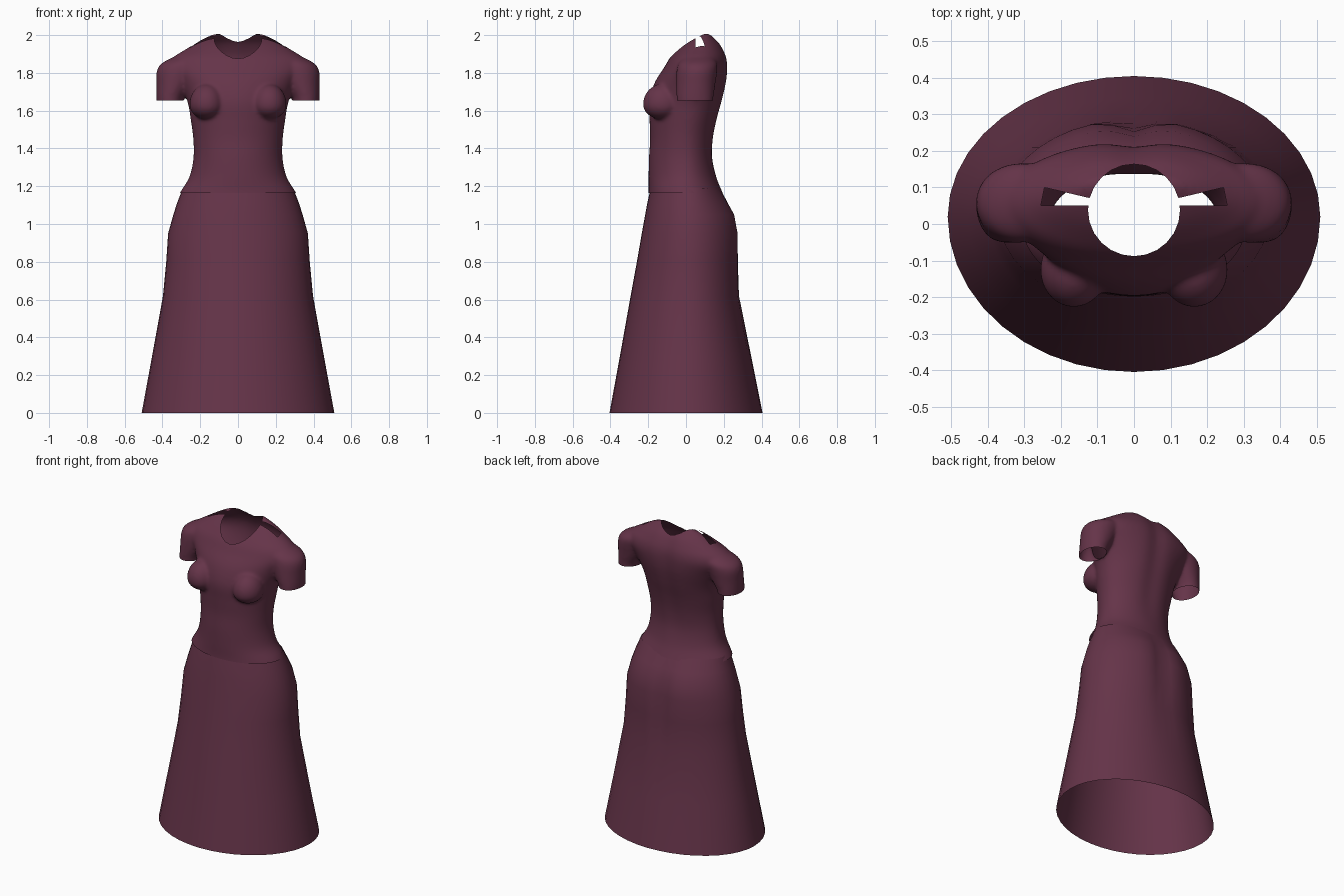
import bpy, bmesh, math
from mathutils import Vector

cube = bpy.data.objects.get("Cube")
if cube:
    bpy.data.objects.remove(cube, do_unlink=True)

wine = bpy.data.materials.new("wine cloth")
wine.use_nodes = True
colour = (0.13, 0.034, 0.066, 1)
wine.diffuse_color = colour
wine.node_tree.nodes["Principled BSDF"].inputs["Base Color"].default_value = colour


def refine(rows, steps):
    """Catmull-Rom interpolation between section rows."""
    out = []
    for i in range(len(rows) - 1):
        quad = zip(rows[max(i - 1, 0)], rows[i], rows[i + 1], rows[min(i + 2, len(rows) - 1)])
        quad = list(quad)
        for s in range(steps):
            t = s / steps
            out.append([b + 0.5 * t * (c - a + t * (2 * a - 5 * b + 4 * c - d + t * (3 * (b - c) + d - a)))
                        for a, b, c, d in quad])
    return out + [rows[-1]]


def loft(bm, rows, sides, cx=0, caps=True):
    """Rings from rows of z, inner x, outer x, front y, widest y, back y, back groove."""
    rings = []
    for z, x0, x1, front, mid, back, groove in rows:
        ring = []
        for k in range(sides):
            a = 2 * math.pi * k / sides
            x = (x0 + x1) / 2 + (x1 - x0) / 2 * math.cos(a)
            s = math.sin(a)
            y = mid + s * ((back - mid) if s > 0 else (mid - front))
            if s > 0:
                y -= groove * math.exp(-(x / 0.06) ** 2)
            ring.append(bm.verts.new((x, y, z)))
        rings.append(ring)
    for lo, hi in zip(rings, rings[1:]):
        for k in range(sides):
            j = (k + 1) % sides
            bm.faces.new((lo[k], lo[j], hi[j], hi[k]))
    if caps:
        bm.faces.new(rings[0][::-1])
        bm.faces.new(rings[-1])


def cut_prism(bm, outline, z0, z1):
    """Cut a clean convex opening, given as a counter-clockwise plan outline."""
    planes = [(Vector((0, 0, z0)), Vector((0, 0, -1))), (Vector((0, 0, z1)), Vector((0, 0, 1)))]
    for p, q in zip(outline, outline[1:] + outline[:1]):
        planes.append((Vector((*p, 0)), Vector((q[1] - p[1], p[0] - q[0], 0)).normalized()))

    def near(f, margin):
        c = f.calc_center_median()
        return all((c - co).dot(no) < margin for co, no in planes)

    for co, no in planes:
        faces = [f for f in bm.faces if near(f, 0.03)]
        geom = faces + list({e for f in faces for e in f.edges}) + list({v for f in faces for v in f.verts})
        bmesh.ops.bisect_plane(bm, geom=geom, plane_co=co, plane_no=no, dist=1e-5)
    bmesh.ops.delete(bm, geom=[f for f in bm.faces if near(f, 0)], context='FACES')


def make_object(name, bm):
    mesh = bpy.data.meshes.new(name)
    bm.to_mesh(mesh)
    bm.free()
    mesh.materials.append(wine)
    obj = bpy.data.objects.new(name, mesh)
    bpy.context.collection.objects.link(obj)
    return obj


def shade(obj, degrees):
    bpy.ops.object.select_all(action='DESELECT')
    obj.select_set(True)
    bpy.context.view_layer.objects.active = obj
    bpy.ops.object.shade_smooth_by_angle(angle=math.radians(degrees))


# Skirt: open flared tube with a soft groove at the back
skirt_rows = [(z, -w, w, f, 0.02, b, g) for z, w, f, b, g in [
    (0, 0.51, -0.405, 0.405, 0), (0.3, 0.455, -0.35, 0.345, 0),
    (0.62, 0.397, -0.293, 0.287, 0.01), (0.8, 0.38, -0.26, 0.287, 0.025),
    (0.95, 0.37, -0.234, 0.287, 0.034), (1.05, 0.342, -0.216, 0.268, 0.028),
    (1.11, 0.323, -0.205, 0.23, 0.012), (1.19, 0.292, -0.187, 0.18, 0)]]
bm = bmesh.new()
loft(bm, skirt_rows, 40, caps=False)
shade(make_object("skirt", bm), 40)

# Bodice volume: torso, bust and sleeves, fused into one skin
bm = bmesh.new()
torso_rows = [(z, -w, w, f, m, b, g) for z, w, f, m, b, g in [
    (1.1, 0.335, -0.205, 0, 0.225, 0), (1.17, 0.305, -0.198, 0, 0.192, 0),
    (1.25, 0.257, -0.198, 0, 0.16, 0), (1.35, 0.236, -0.196, 0, 0.143, 0.005),
    (1.45, 0.237, -0.19, 0, 0.15, 0.01), (1.55, 0.25, -0.193, 0.01, 0.17, 0.012),
    (1.65, 0.268, -0.195, 0.02, 0.198, 0.014), (1.75, 0.31, -0.165, 0.04, 0.22, 0.015),
    (1.83, 0.36, -0.115, 0.055, 0.226, 0.015), (1.88, 0.345, -0.085, 0.06, 0.22, 0.015),
    (1.92, 0.285, -0.05, 0.07, 0.205, 0.015), (1.96, 0.22, -0.005, 0.08, 0.182, 0.015),
    (1.99, 0.165, 0.045, 0.095, 0.15, 0.01), (2.008, 0.12, 0.085, 0.11, 0.13, 0)]]
loft(bm, refine(torso_rows, 4), 64)
sleeve_rows = refine([
    (1.62, 0.29, 0.43, -0.048, 0.05, 0.142, 0), (1.67, 0.285, 0.432, -0.05, 0.05, 0.145, 0),
    (1.74, 0.24, 0.432, -0.052, 0.055, 0.155, 0), (1.81, 0.2, 0.43, -0.05, 0.06, 0.165, 0),
    (1.85, 0.18, 0.405, -0.04, 0.06, 0.165, 0), (1.885, 0.18, 0.34, -0.01, 0.065, 0.14, 0)], 4)
for side in (-1, 1):
    rows = sleeve_rows if side > 0 else [[r[0], -r[2], -r[1], *r[3:]] for r in sleeve_rows]
    loft(bm, rows, 40)
    bust = bmesh.ops.create_icosphere(bm, subdivisions=4, radius=1)["verts"]
    for v in bust:
        v.co = Vector((side * 0.165 + v.co.x * 0.092, -0.125 + v.co.y * 0.103,
                       1.632 + v.co.z * (0.11 if v.co.z > 0 else 0.078)))
bmesh.ops.recalc_face_normals(bm, faces=bm.faces)
volume = make_object("bodice_volume", bm)
remesh = volume.modifiers.new("fuse", 'REMESH')
remesh.mode = 'VOXEL'
remesh.voxel_size = 0.01
soften = volume.modifiers.new("soften", 'SMOOTH')
soften.factor = 0.5
soften.iterations = 9
bm = bmesh.new()
bm.from_object(volume, bpy.context.evaluated_depsgraph_get())
bpy.data.objects.remove(volume, do_unlink=True)

# Openings: hem, neck, sleeve ends and shoulder slits
bmesh.ops.bisect_plane(bm, geom=bm.verts[:] + bm.edges[:] + bm.faces[:], plane_co=(0, 0, 1.165),
                       plane_no=(0, 0, 1), clear_inner=True)
neck = [(0.126 * math.cos(a), 0.038 + 0.126 * math.sin(a))
        for a in [2 * math.pi * k / 24 for k in range(24)]]
cut_prism(bm, neck, 1.75, 2.1)
slit = [(0.1, 0.05), (0.255, 0.05), (0.245, 0.1), (0.1, 0.066)]
cuff = [(0.279, -0.2), (0.5, -0.2), (0.5, 0.3), (0.279, 0.3)]
for outline, z0, z1 in ((slit, 1.85, 2.1), (cuff, 1.5, 1.655)):
    cut_prism(bm, outline, z0, z1)
    cut_prism(bm, [(-x, y) for x, y in reversed(outline)], z0, z1)
for f in bm.faces:
    f.material_index = 0
shade(make_object("bodice", bm), 50)
